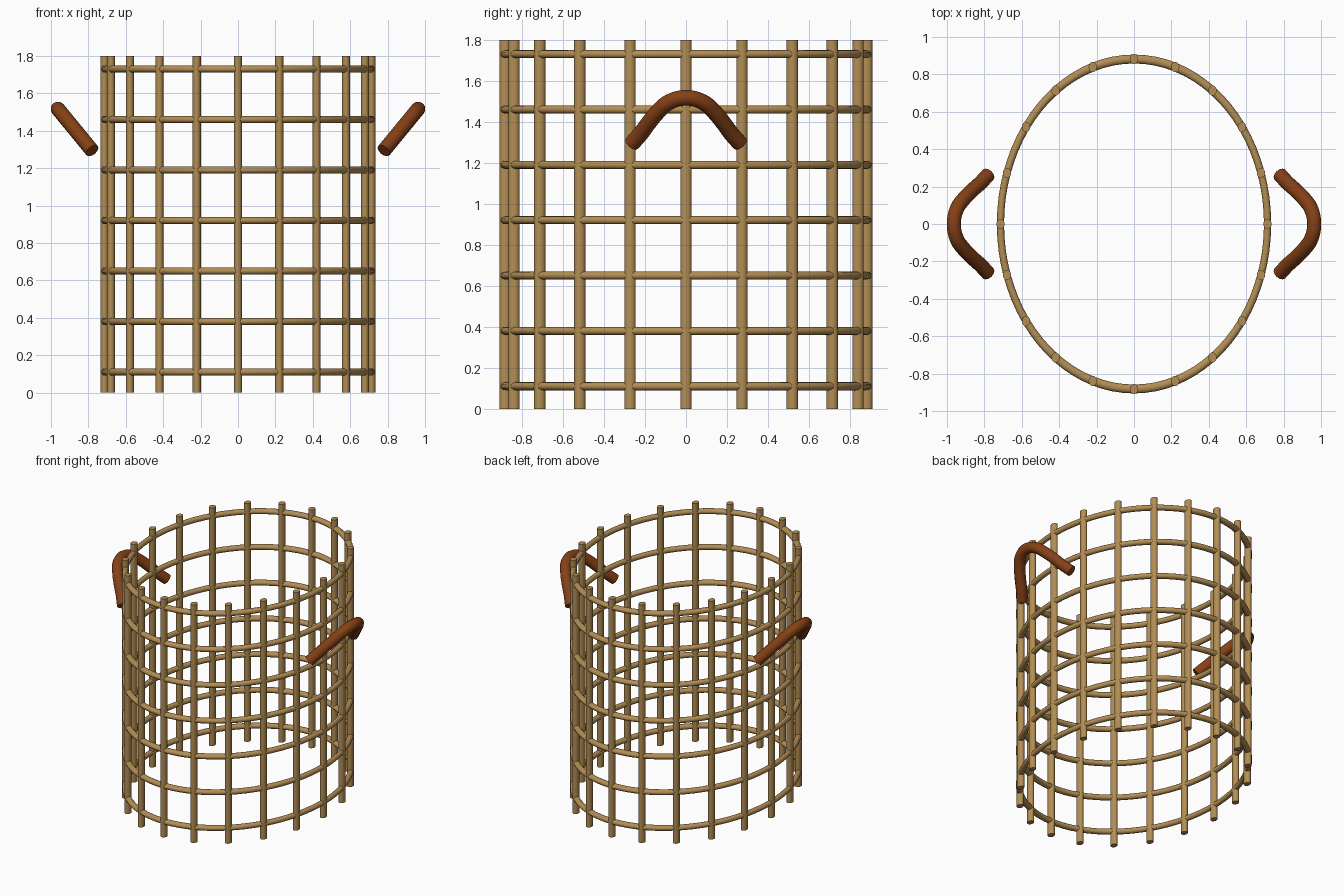
import bpy
import math

cube = bpy.data.objects.get("Cube")
if cube:
    bpy.data.objects.remove(cube, do_unlink=True)

RX, RY = 0.714, 0.882      # half widths of the oval basket
HEIGHT = 1.8
STAKES, RINGS = 20, 7


def make_material(name, color):
    mat = bpy.data.materials.new(name)
    mat.use_nodes = True
    mat.diffuse_color = color
    mat.node_tree.nodes["Principled BSDF"].inputs["Base Color"].default_value = color
    return mat


wicker = make_material("tan wicker", (0.45, 0.27, 0.09, 1))
leather = make_material("brown leather", (0.235, 0.052, 0.008, 1))


def finish(name, mat):
    obj = bpy.context.object
    obj.name = name
    obj.data.materials.append(mat)
    bpy.ops.object.shade_smooth_by_angle(angle=math.radians(40))
    return obj


# Upright stakes, stretched along with the oval
for i in range(STAKES):
    a = math.tau * i / STAKES
    bpy.ops.mesh.primitive_cylinder_add(
        vertices=16, radius=0.031, depth=HEIGHT,
        location=(RX * math.cos(a), RY * math.sin(a), HEIGHT / 2))
    bpy.context.object.scale = (RX, RY, 1)
    finish(f"stake_{i + 1}", wicker)

# Horizontal hoops
for i in range(RINGS):
    bpy.ops.mesh.primitive_torus_add(
        major_radius=1, minor_radius=0.027, major_segments=80, minor_segments=12,
        location=(0, 0, 0.11 + 0.27 * i))
    bpy.context.object.scale = (RX, RY, 0.73)
    finish(f"hoop_{i + 1}", wicker)

# Arched handles leaning outwards: (y, rise) from the top to one end
half = [(0.08, 0.91), (0.13, 0.72), (0.18, 0.45), (0.22, 0.2), (0.264, -0.03)]
arch = [(-y, t) for y, t in reversed(half)] + [(0, 1)] + half


def make_handle(name, side):
    curve = bpy.data.curves.new(name, "CURVE")
    curve.dimensions = "3D"
    curve.bevel_depth = 0.039
    curve.bevel_resolution = 4
    curve.resolution_u = 6
    curve.use_fill_caps = True
    spline = curve.splines.new("BEZIER")
    spline.bezier_points.add(len(arch) - 1)
    for point, (y, t) in zip(spline.bezier_points, arch):
        point.co = (side * (0.785 + 0.178 * t), y, 1.3 + 0.217 * t)
        point.handle_left_type = point.handle_right_type = "AUTO"
    obj = bpy.data.objects.new(name, curve)
    bpy.context.collection.objects.link(obj)
    bpy.ops.object.select_all(action="DESELECT")
    obj.select_set(True)
    bpy.context.view_layer.objects.active = obj
    bpy.ops.object.convert(target="MESH")
    finish(name, leather)


make_handle("left_handle", 1)
make_handle("right_handle", -1)
